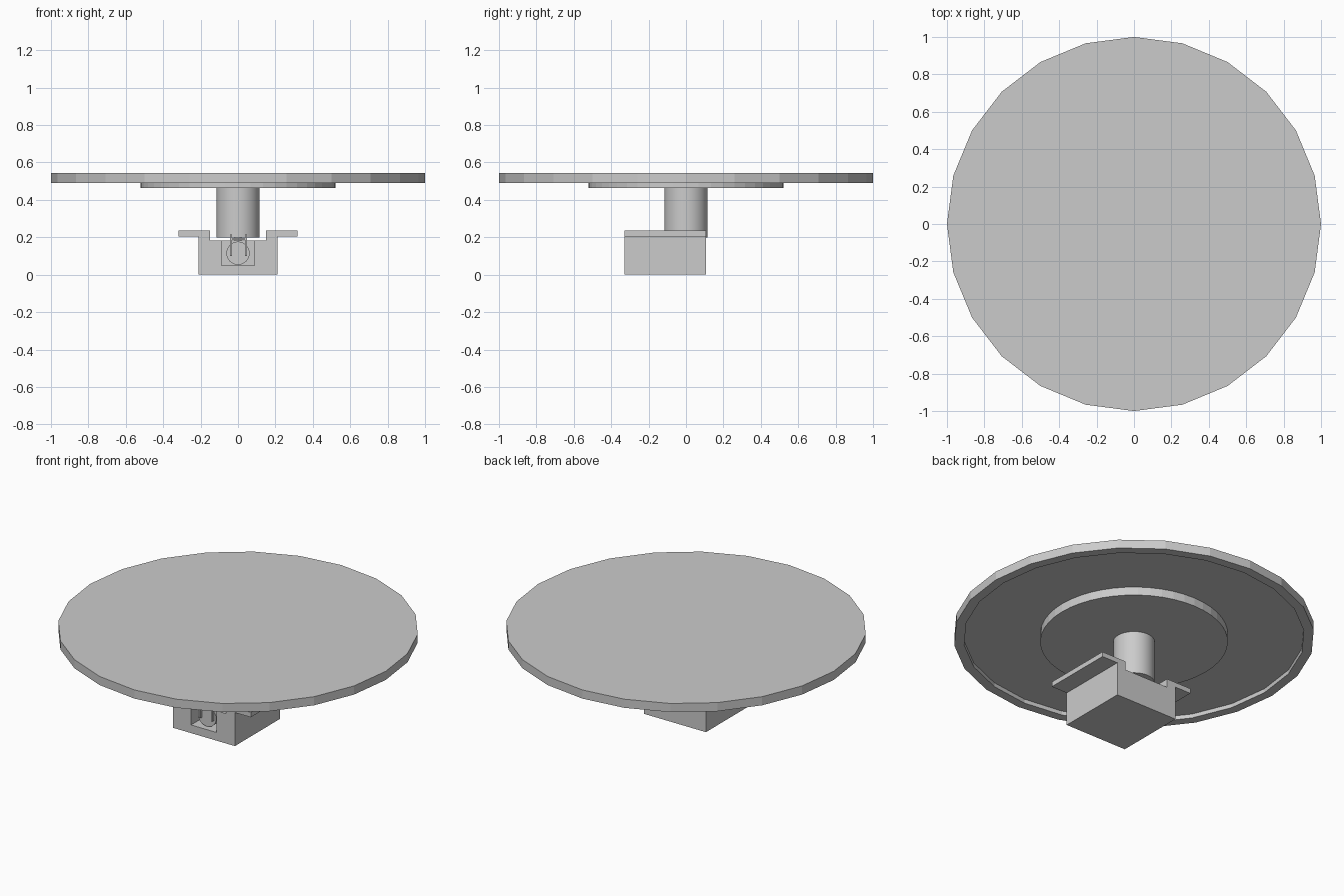
import bpy, bmesh, math
from mathutils import Matrix

if "Cube" in bpy.data.objects:
    bpy.data.objects.remove(bpy.data.objects["Cube"])

grey = bpy.data.materials.new("light_grey")
grey.diffuse_color = (0.6, 0.6, 0.6, 1)
grey.use_nodes = True
grey.node_tree.nodes["Principled BSDF"].inputs["Base Color"].default_value = grey.diffuse_color


def finish(name, bm, smooth=False):
    bmesh.ops.recalc_face_normals(bm, faces=bm.faces)
    me = bpy.data.meshes.new(name)
    bm.to_mesh(me)
    bm.free()
    me.materials.append(grey)
    ob = bpy.data.objects.new(name, me)
    bpy.context.collection.objects.link(ob)
    if smooth:
        bpy.ops.object.select_all(action='DESELECT')
        ob.select_set(True)
        bpy.context.view_layer.objects.active = ob
        bpy.ops.object.shade_smooth_by_angle(angle=math.radians(30))
    return ob


def lathe(name, profile, sides, smooth=False):
    """Turn (radius, z) points round z; both ends are capped."""
    bm = bmesh.new()
    rings = [[bm.verts.new((r * math.cos(2 * math.pi * i / sides),
                            r * math.sin(2 * math.pi * i / sides), z))
              for i in range(sides)] for r, z in profile]
    for a, b in zip(rings, rings[1:]):
        for i in range(sides):
            j = (i + 1) % sides
            bm.faces.new((a[i], a[j], b[j], b[i]))
    bm.faces.new(rings[0])
    bm.faces.new(rings[-1])
    return finish(name, bm, smooth)


def extrude_y(name, pts, y0, y1):
    """Extrude an (x, z) outline along y."""
    bm = bmesh.new()
    f = bm.faces.new([bm.verts.new((x, y0, z)) for x, z in pts])
    g = bmesh.ops.extrude_face_region(bm, geom=[f])["geom"]
    bmesh.ops.translate(bm, vec=(0, y1 - y0, 0),
                        verts=[v for v in g if isinstance(v, bmesh.types.BMVert)])
    return finish(name, bm)


def box(name, x0, x1, y0, y1, z0, z1):
    return extrude_y(name, [(x0, z0), (x1, z0), (x1, z1), (x0, z1)], y0, y1)


# Round top with a rim and a recessed underside
lathe("round_top", [(0.945, 0.515), (0.945, 0.49), (1, 0.49), (1, 0.543)], 24)
# Plate under the top, and the post
lathe("support_plate", [(0.52, 0.464), (0.52, 0.515)], 48)
lathe("post", [(0.115, 0.2), (0.115, 0.464)], 48, True)
lathe("post_shaft", [(0.02, 0.1), (0.02, 0.2)], 16, True)

# Base block with side flanges and a channel along its top
half = [(0.21, 0), (0.21, 0.205), (0.318, 0.205), (0.318, 0.235),
        (0.15, 0.235), (0.15, 0.182)]
base = extrude_y("base_block", half + [(-x, z) for x, z in reversed(half)], -0.33, 0.107)

# Front pocket, open at the top
cutter = box("pocket_cutter", -0.087, 0.087, -0.4, -0.15, 0.05, 0.3)
cutter.hide_render = True
mod = base.modifiers.new("pocket", 'BOOLEAN')
mod.object = cutter
mod.solver = 'EXACT'
bpy.context.view_layer.update()
dg = bpy.context.evaluated_depsgraph_get()
new = bpy.data.meshes.new_from_object(base.evaluated_get(dg))
base.modifiers.clear()
base.data = new
bpy.data.objects.remove(cutter)

# Motor drum lying in the pocket
bm = bmesh.new()
bmesh.ops.create_cone(bm, cap_ends=True, segments=32, radius1=0.062, radius2=0.062, depth=0.15,
                      matrix=Matrix.Translation((0, -0.225, 0.115)) @ Matrix.Rotation(math.pi / 2, 4, 'X'))
finish("motor_drum", bm, True)

# Two prongs in front of the drum and the bar joining them
for side, x in (("left", -0.037), ("right", 0.042)):
    box(side + "_prong", x - 0.005, x + 0.005, -0.315, -0.3, 0.1, 0.215)
box("prong_bar", -0.037, 0.042, -0.312, -0.303, 0.185, 0.195)
